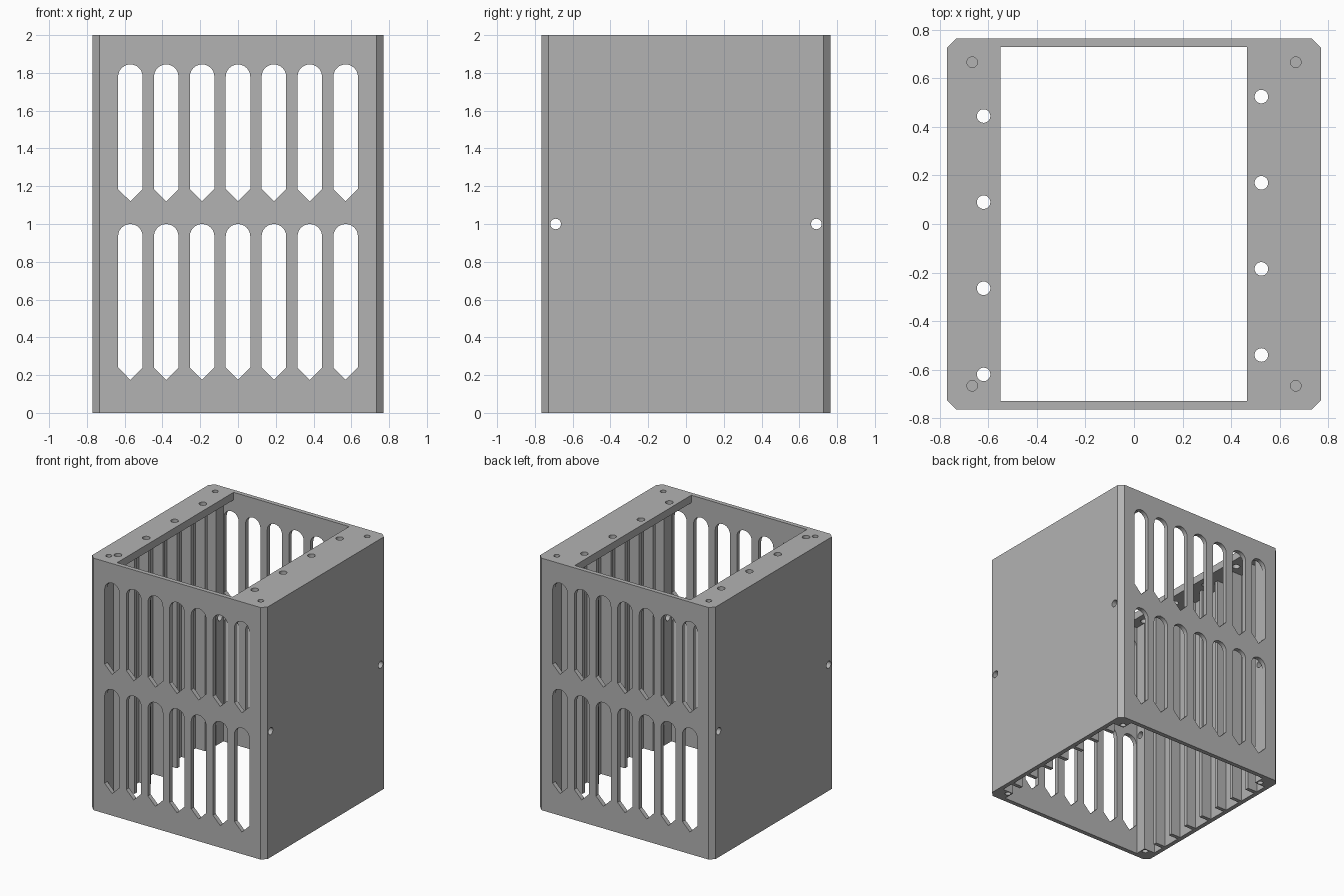
import bpy, bmesh
from math import cos, sin, pi
from mathutils import Matrix, Vector

cube = bpy.data.objects.get("Cube")
if cube:
    bpy.data.objects.remove(cube, do_unlink=True)

grey = bpy.data.materials.new("grey plastic")
grey.use_nodes = True
colour = (0.45, 0.45, 0.45, 1)
grey.diffuse_color = colour
grey.node_tree.nodes["Principled BSDF"].inputs["Base Color"].default_value = colour

HX, HY, H, WALL, CH = 0.77, 0.765, 2.0, 0.035, 0.037
TOP = 0.06      # thickness of the top flanges


def prism(bm, outline, lo, hi, axis="z"):
    """Extrude a 2D outline from lo to hi along an axis."""
    place = {"x": lambda a, b, c: (c, a, b),
             "y": lambda a, b, c: (a, c, b),
             "z": lambda a, b, c: (a, b, c)}[axis]
    face = bm.faces.new([bm.verts.new(place(a, b, lo)) for a, b in outline])
    out = bmesh.ops.extrude_face_region(bm, geom=[face])
    shift = Vector(place(0, 0, hi - lo))
    bmesh.ops.translate(bm, vec=shift,
                        verts=[v for v in out["geom"] if isinstance(v, bmesh.types.BMVert)])


def rect(x0, x1, y0, y1):
    return [(x0, y0), (x1, y0), (x1, y1), (x0, y1)]


def circle(x, y, r, n=24):
    return [(x + r * cos(2 * pi * i / n), y + r * sin(2 * pi * i / n)) for i in range(n)]


def finish(bm, name):
    bmesh.ops.recalc_face_normals(bm, faces=bm.faces)
    mesh = bpy.data.meshes.new(name)
    bm.to_mesh(mesh)
    bm.free()
    mesh.materials.append(grey)
    ob = bpy.data.objects.new(name, mesh)
    bpy.context.collection.objects.link(ob)
    return ob


def make(name, parts):
    bm = bmesh.new()
    for part in parts:
        prism(bm, *part)
    return finish(bm, name)


def cut(ob, cutters):
    for c in cutters:
        mod = ob.modifiers.new(c.name, "BOOLEAN")
        mod.operation, mod.solver, mod.object = "DIFFERENCE", "EXACT", c
        bpy.context.view_layer.objects.active = ob
        bpy.ops.object.modifier_apply(modifier=mod.name)


# Outer case: box with chamfered upright edges
corners = []
for sx, sy in ((1, 1), (-1, 1), (-1, -1), (1, -1)):
    pair = [(sx * HX, sy * (HY - CH)), (sx * (HX - CH), sy * HY)]
    corners += pair if sx * sy > 0 else pair[::-1]
case = make("case", [(corners, 0, H)])

# Cutters: hollow inside with open floor, and the offset top opening
IX, IY = HX - WALL, HY - WALL
hollow = make("hollow_cutter", [(rect(-IX, IX, -IY, IY), -0.1, H - TOP)])
opening = make("opening_cutter", [(rect(-0.55, 0.465, -IY, IY), 1.5, H + 0.1)])


# Vent slots: round top, pointed bottom, two rows in front and back
def slot(x, point, top, r=0.065):
    arc = [(x + r * cos(pi * i / 12), top - r + r * sin(pi * i / 12)) for i in range(13)]
    return arc + [(x - r, point + r), (x, point), (x + r, point + r)]


vents = make("vent_cutter", [(slot(0.19 * i, p, t), -1, 1, "y")
                             for i in range(-3, 4) for p, t in ((0.175, 1.0), (1.12, 1.845))])

# Screw holes: flange holes, blind corner holes, cross holes in the sides
holes = [(circle(x, y0 + 0.355 * i, 0.028), 1.9, 2.1)
         for x, y0 in ((-0.62, -0.62), (0.525, -0.54)) for i in range(4)]
holes += [(circle(sx * 0.667, sy * 0.667, 0.022), lo, hi)
          for sx in (-1, 1) for sy in (-1, 1) for lo, hi in ((1.85, 2.1), (-0.1, 0.15))]
holes += [(circle(sy * 0.69, 1.0, 0.028), -1, 1, "x") for sy in (-1, 1)]
drill = make("drill_cutter", holes)

# Corner posts
P = 0.64
posts = make("corner_posts", [
    (rect(*sorted((sx * P, sx * IX)), *sorted((sy * P, sy * IY))), 0, H - TOP)
    for sx in (-1, 1) for sy in (-1, 1)])

# Upright guide ribs on both side walls
ribs = make("guide_ribs", [
    (rect(*sorted((sx * 0.65, sx * IX)), 0.1775 * i - 0.015, 0.1775 * i + 0.015), 0, H - TOP)
    for sx in (-1, 1) for i in range(-3, 4)])

cut(case, [hollow, opening, vents, drill])
cut(posts, [drill])
for c in (hollow, opening, vents, drill):
    bpy.data.objects.remove(c, do_unlink=True)

# Smooth the round cuts, keep the edges sharp
for ob in (case, posts):
    bpy.ops.object.select_all(action="DESELECT")
    ob.select_set(True)
    bpy.context.view_layer.objects.active = ob
    bpy.ops.object.shade_smooth_by_angle(angle=0.5)
